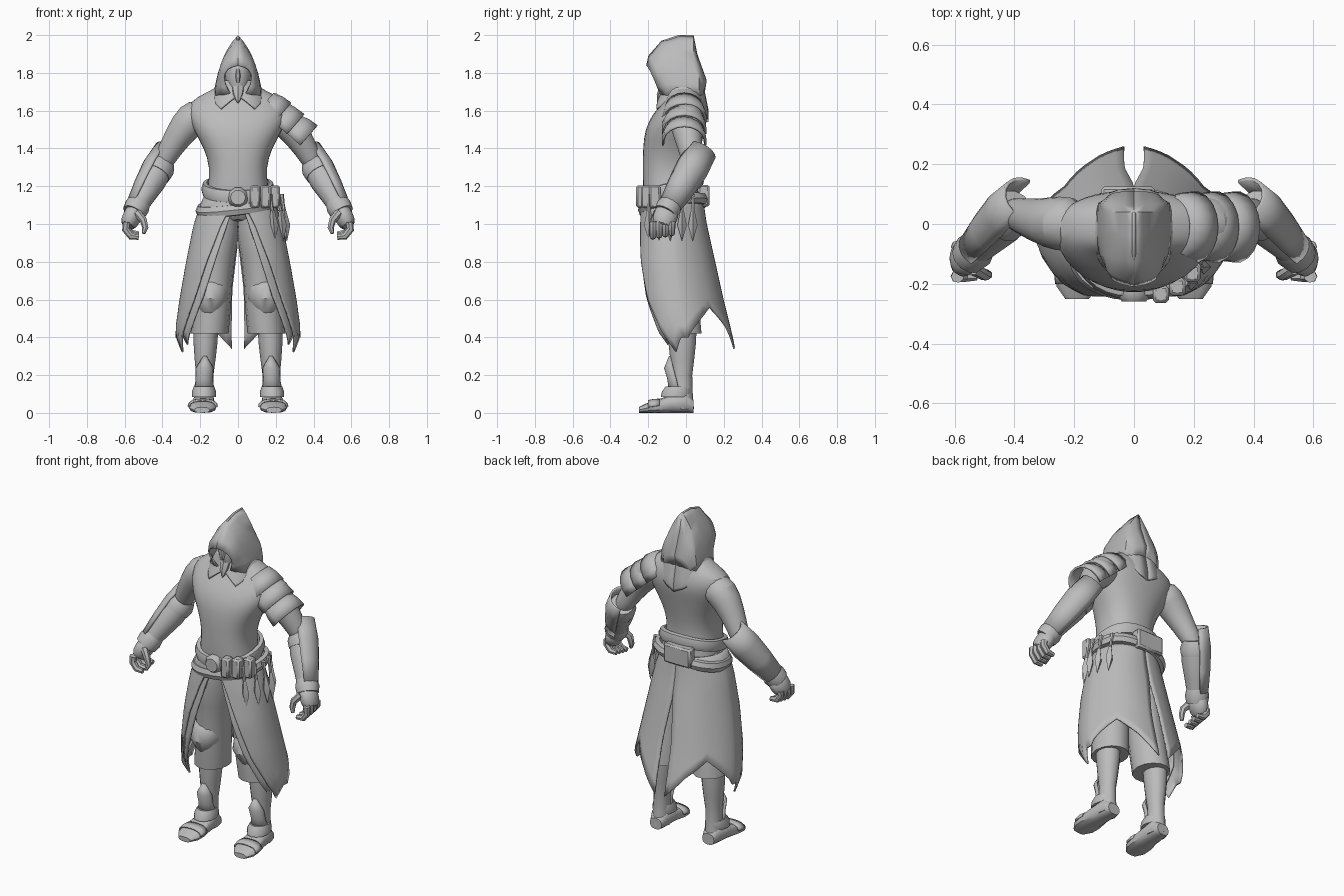
import bpy, bmesh
from math import sin, cos, pi, radians, copysign
from mathutils import Vector

cube = bpy.data.objects.get("Cube")
if cube:
    bpy.data.objects.remove(cube, do_unlink=True)

grey = bpy.data.materials.new("plain_grey")
grey.use_nodes = True
grey.diffuse_color = (0.5, 0.5, 0.5, 1)
grey.node_tree.nodes["Principled BSDF"].inputs["Base Color"].default_value = grey.diffuse_color
DOWN, FORWARD = Vector((0, 0, -1)), Vector((0, -1, 0))
made = []


def finish(name, bm, mirror=False, sub=0, thick=0, bevel=0):
    bmesh.ops.recalc_face_normals(bm, faces=bm.faces)
    mesh = bpy.data.meshes.new(name)
    bm.to_mesh(mesh)
    bm.free()
    mesh.materials.append(grey)
    obj = bpy.data.objects.new(name, mesh)
    bpy.context.collection.objects.link(obj)
    if thick:
        obj.modifiers.new("Thickness", "SOLIDIFY").thickness = thick
    if bevel:
        obj.modifiers.new("Bevel", "BEVEL").width = bevel
    if mirror:
        obj.modifiers.new("Mirror", "MIRROR").use_mirror_merge = False
    if sub:
        smooth = obj.modifiers.new("Smooth", "SUBSURF")
        smooth.levels = smooth.render_levels = sub
    made.append(obj)


def grid(name, rows, closed=False, caps=False, **opts):
    bm = bmesh.new()
    vs = [[bm.verts.new(p) for p in row] for row in rows]
    n = len(rows[0])
    for a, b in zip(vs, vs[1:]):
        for i in range(n if closed else n - 1):
            j = (i + 1) % n
            bm.faces.new((a[i], a[j], b[j], b[i]))
    if caps:
        bm.faces.new(vs[0])
        bm.faces.new(vs[-1])
    finish(name, bm, **opts)


def spow(value, power):
    return copysign(abs(value) ** power, value)


def between(a, b, f):
    return a + (b - a) * f


def span(start, end, *radii):
    """Evenly spaced tube points from start to end, one for each radius."""
    start, end = Vector(start), Vector(end)
    last = len(radii) - 1
    return [(*between(start, end, i / last), r) for i, r in enumerate(radii)]


def limb(name, pts, n=12, arc=None, axis=None, power=1, flat=1, **opts):
    """Tube through (x, y, z, radius[, depth]); an arc in degrees, from outward, makes an open plate."""
    rows = []
    lo, hi = arc or (0, 360)
    angles = [radians(between(lo, hi, i / n)) for i in range(n + 1 if arc else n)]
    for k, q in enumerate(pts):
        before, after = pts[max(k - 1, 0)], pts[min(k + 1, len(pts) - 1)]
        t = axis or (Vector(after[:3]) - Vector(before[:3])).normalized()
        u = (Vector((1, 0, 0)) - t * t.x).normalized()
        v = t.cross(u) * flat
        rows.append([Vector(q[:3]) + u * q[3] * spow(cos(g), power) + v * q[-1] * spow(sin(g), power)
                     for g in angles])
    grid(name, rows, closed=not arc, caps=not arc, **opts)


def lookup(x, table):
    table = sorted(table)
    if x <= table[0][0]:
        return table[0][1:]
    for a, b in zip(table, table[1:]):
        if x <= b[0]:
            f = (x - a[0]) / (b[0] - a[0])
            return [between(s, e, f) for s, e in zip(a[1:], b[1:])]
    return table[-1][1:]


def drape(name, levels, hem, slit=0, back=.85):
    """Hanging cloth: levels are (z, half width, front, back); hem is (degrees from front, z)."""
    angles = [between(a[0], b[0], i / 4) for a, b in zip(hem, hem[1:]) for i in range(4)] + [hem[-1][0]]
    top, rows = levels[0][0], []
    for r in range(13):
        row = []
        for g in angles:
            z = between(top, lookup(g, hem)[0], r / 12)
            width, front, rear = lookup(z, levels)
            gap = slit * min(max((.9 - z) * 4, 0), 1) * (g / 180) ** 8
            th = radians(g - gap)
            c = spow(cos(th), back if g > 90 else .85)
            row.append((width * max(sin(th), 0) ** .85, between(front, rear, (1 - c) / 2), z))
        rows.append(row)
    grid(name, rows, mirror=True, thick=.01)


def strap(name, width, front, rear, height_at, height, thick):
    rows = []
    for i in range(29):
        g = 2 * pi * i / 28
        row = []
        for out, up in ((0, -1), (.7, -.9), (1, 0), (.7, .9), (0, 1)):
            radius = (rear - front) / 2 + out * thick
            row.append(((width + out * thick) * spow(sin(g), .85),
                        (front + rear) / 2 - radius * spow(cos(g), .85), height_at(g) + up * height / 2))
        rows.append(row)
    grid(name, rows, closed=True)


def box(name, loc, size):
    bm = bmesh.new()
    bmesh.ops.create_cube(bm, size=1)
    bmesh.ops.scale(bm, vec=size, verts=bm.verts)
    bmesh.ops.translate(bm, vec=loc, verts=bm.verts)
    finish(name, bm, bevel=.01)


# Torso: height, half width, front, back
body = [(1, .17, -.2, .06), (1.1, .18, -.22, .08), (1.2, .16, -.23, .06), (1.3, .15, -.23, .06),
        (1.4, .18, -.23, .08), (1.5, .24, -.22, .1), (1.58, .27, -.18, .12), (1.65, .26, -.12, .1),
        (1.69, .18, -.1, .08), (1.75, .07, -.09, .05)]
limb("torso", [(0, (f + b) / 2, z, w, (b - f) / 2) for z, w, f, b in body], 20, axis=DOWN, power=.85, sub=1)

# Head, nose and beard
limb("head", span((0, -.06, 1.92), (0, -.07, 1.65), .04, .07, .075, .06, .045), axis=DOWN, flat=1.15, sub=1)
limb("nose", span((0, -.14, 1.82), (0, -.15, 1.75), .008, .014, .008), 6, axis=DOWN)
limb("beard", span((0, -.1, 1.73), (0, -.15, 1.64), .04, .03, .003), 8, axis=DOWN)

# Hood: one curved arch for each apex, side and foot, brim first
arches = [((0, -.21, 1.84), (.13, -.19, 1.82), (.045, -.14, 1.69)),
          ((0, -.2, 1.89), (.13, -.16, 1.87), (.085, -.12, 1.68)),
          ((0, -.13, 1.97), (.11, -.1, 1.9), (.12, -.1, 1.68)),
          ((0, -.04, 2), (.1, -.03, 1.9), (.13, -.03, 1.68)),
          ((0, .04, 2), (.1, .04, 1.9), (.13, .04, 1.68)),
          ((0, .06, 1.9), (.13, .07, 1.84), (.12, .07, 1.68)),
          ((0, .11, 1.76), (.1, .11, 1.75), (.09, .08, 1.67)),
          ((0, .1, 1.7), (.06, .1, 1.69), (.06, .08, 1.66))]
rows = []
for arch in arches:
    apex, side, foot = map(Vector, arch)
    rows.append([between(between(apex, side, t), between(side, foot, t), t) for t in [i / 7 for i in range(8)]])
grid("hood", rows, mirror=True, thick=.01)
drape("hood_collar", [(1.76, .1, -.12, .08), (1.7, .14, -.13, .1), (1.6, .16, -.18, .12), (1.5, .18, -.22, .12)],
      [(4, 1.67), (32, 1.61), (75, 1.68), (120, 1.64), (180, 1.54)])

# Arms and gauntlets, laid along the forearm
ELBOW, WRIST = Vector((.41, .04, 1.31)), Vector((.535, -.09, 1.09))


def forearm(name, start, end, *radii, **opts):
    limb(name, span(between(ELBOW, WRIST, start), between(ELBOW, WRIST, end), *radii), mirror=True, **opts)


limb("upper_arm", [(.17, 0, 1.59, .09), (.25, 0, 1.56, .1), (.32, .01, 1.46, .076), (.38, .03, 1.36, .06),
                   (.42, .04, 1.28, .05)], mirror=True, sub=1)
forearm("gauntlet", 0, 1, .073, .078, .066, .054)
forearm("elbow_band", -.1, .2, .066, .084, .08)
forearm("forearm_plate", -.35, .95, .08, .09, .08, .064, n=8, arc=(-105, 75), thick=.012)
forearm("wrist_band", .86, 1.14, .058, .068, .062)

# Hands
limb("palm", span((.535, -.09, 1.09), (.59, -.13, .98), .05, .054, .044), flat=1.3, mirror=True, sub=1)
for i in range(4):
    y, lift = -.175 + .033 * i, .006 * i
    limb(f"finger_{i + 1}", [(.59, y, 1.01, .022), (.594, y, .97 + lift, .02), (.566, y, .935 + lift, .019),
                             (.525, y, .93 + lift, .014)], 7, mirror=True)
limb("thumb", [(.535, -.15, 1.06, .023), (.5, -.17, 1.02, .02), (.49, -.17, .98, .017), (.5, -.18, .95, .01)],
     7, mirror=True)

# Layered shoulder guard on the left side
for k in range(3):
    top = Vector((.125 + .07 * k, -.01, 1.62 - .06 * k))
    limb(f"shoulder_plate_{k + 1}", span(top, top + Vector((.078, 0, -.068)), .1, .115, .12), 10,
         arc=(-100, 100), thick=.012)

# Belts, buckle and pouches
strap("waist_belt", .165, -.22, .065, lambda g: 1.185 - .04 * cos(g), .07, .03)
strap("hip_sash", .19, -.22, .085, lambda g: 1.1 - .025 * cos(g) + .03 * sin(g), .06, .035)
limb("buckle", span((0, -.22, 1.14), (0, -.26, 1.14), .055, .055, .04), 10)
for i, (x, y) in enumerate(((.09, -.235), (.145, -.21), (.195, -.165))):
    box(f"belt_pouch_{i + 1}", (x, y, 1.145), (.054, .058, .12))
box("back_pouch", (-.02, .095, 1.15), (.18, .06, .115))

# Hanging throwing knives on the left hip
for i in range(5):
    g = radians(48 + 19 * i)
    x, y = .245 * sin(g), -.07 - .19 * cos(g)
    limb(f"knife_blade_{i + 1}", span((x, y, 1.08), (x + .015, y, .91), .008, .025, .001), 4, axis=DOWN)
    limb(f"knife_handle_{i + 1}", span((x - .015, y, 1.16), (x, y, 1.07), .014, .009, .01), 6, axis=DOWN)

# Split coat skirt and lining
skirt = [(1.14, .185, -.235, .09), (1, .235, -.25, .11), (.8, .275, -.27, .155), (.6, .31, -.265, .2),
         (.42, .335, -.235, .245), (.32, .31, -.2, .265)]
drape("coat_skirt", skirt, [(8, 1.1), (20, .98), (34, .8), (46, .6), (60, .43), (72, .32), (84, .4), (92, .4),
                            (136, .56), (160, .46), (180, .34)], slit=4, back=1.3)
lining = [(z, width * .94, front * .93, rear * .9) for z, width, front, rear in skirt]
drape("coat_lining", lining, [(6, 1.08), (20, .88), (36, .62), (52, .43), (62, .36), (72, .42), (110, .6)], back=1.3)

# Trousers, knee pads, shins and feet
limb("trouser_leg", span((.09, -.09, 1.1), (.15, -.03, .42), .09, .11, .1, .096, .1, .1), 14,
     axis=DOWN, flat=1.15, mirror=True)
limb("knee_pad", span((.14, -.07, .73), (.15, -.1, .48), .055, .09, .096, .06, .015), 10,
     arc=(0, 180), axis=DOWN, flat=1.15, mirror=True, thick=.015)
limb("lower_leg", span((.17, -.02, .47), (.18, -.02, .02), .066, .064, .056, .046, .048, .054),
     axis=DOWN, flat=1.15, mirror=True)
limb("shin_guard", span((.175, -.08, .3), (.18, -.03, .11), .01, .048, .046, .058), 8,
     arc=(5, 175), axis=DOWN, flat=1.1, mirror=True, thick=.012)
sole = [(.04, .04, .034), (0, .056, .055), (-.08, .06, .048), (-.16, .073, .033), (-.21, .07, .025), (-.25, .04, .015)]
limb("foot", [(.18 - y * .04, y, h, w, h) for y, w, h in sole], axis=FORWARD, power=.8, mirror=True)
limb("ankle_strap", span((.18, -.04, .14), (.18, -.055, .085), .054, .064, .063), axis=DOWN, flat=1.25, mirror=True)
limb("toe_strap", span((.186, -.14, .038), (.188, -.2, .03), .075, .08, .076), arc=(0, 180), axis=FORWARD,
     power=.8, flat=.5, mirror=True, thick=.008)

# Soft shading with crisp edges
bpy.ops.object.select_all(action="DESELECT")
for obj in made:
    obj.select_set(True)
bpy.context.view_layer.objects.active = made[0]
bpy.ops.object.shade_smooth_by_angle(angle=radians(40))
